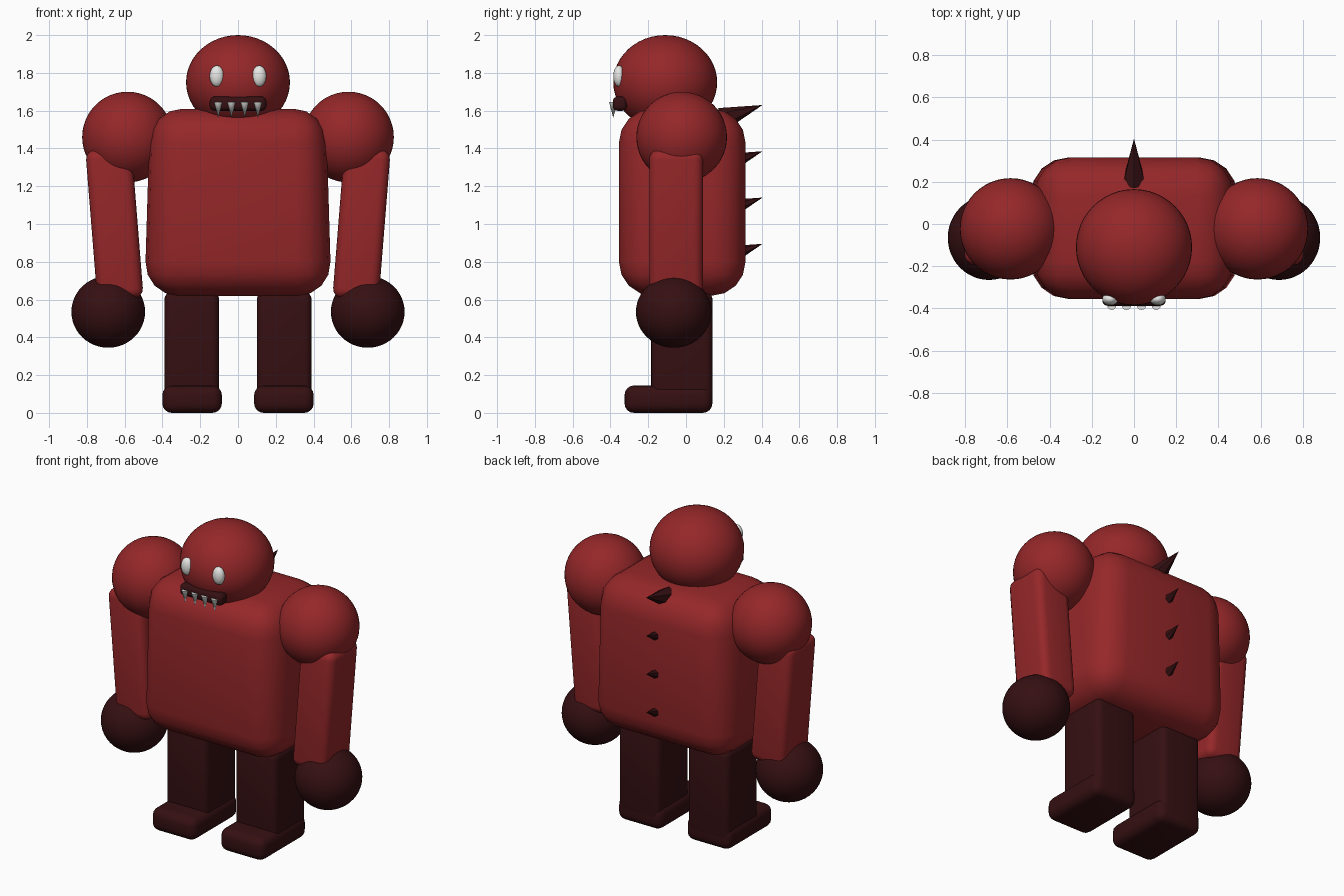
import bpy, bmesh, math
from mathutils import Matrix, Vector

cube = bpy.data.objects.get("Cube")
if cube:
    bpy.data.objects.remove(cube, do_unlink=True)


def material(name, rgb):
    m = bpy.data.materials.new(name)
    m.use_nodes = True
    m.diffuse_color = (*rgb, 1)
    m.node_tree.nodes["Principled BSDF"].inputs["Base Color"].default_value = (*rgb, 1)
    return m


RED = material("deep red", (0.30, 0.02, 0.022))
DARK = material("dark maroon", (0.036, 0.005, 0.006))
WHITE = material("off white", (0.8, 0.8, 0.78))


def finish(name, bm, mat, angle=40):
    bmesh.ops.recalc_face_normals(bm, faces=bm.faces)
    mesh = bpy.data.meshes.new(name)
    bm.to_mesh(mesh)
    bm.free()
    mesh.materials.append(mat)
    ob = bpy.data.objects.new(name, mesh)
    bpy.context.collection.objects.link(ob)
    bpy.ops.object.select_all(action='DESELECT')
    ob.select_set(True)
    bpy.context.view_layer.objects.active = ob
    if angle:
        bpy.ops.object.shade_smooth_by_angle(angle=math.radians(angle))
    return ob


def ball(name, centre, radii, mat):
    bm = bmesh.new()
    bmesh.ops.create_uvsphere(bm, u_segments=48, v_segments=24, radius=1)
    bmesh.ops.scale(bm, vec=radii, verts=bm.verts)
    bmesh.ops.translate(bm, vec=centre, verts=bm.verts)
    return finish(name, bm, mat)


def rounded_box(name, centre, size, bevel, mat, segments=4, tilt=0, taper=1):
    bm = bmesh.new()
    bmesh.ops.create_cube(bm, size=1)
    bmesh.ops.scale(bm, vec=size, verts=bm.verts)
    bmesh.ops.bevel(bm, geom=bm.edges[:], offset=bevel, offset_type='OFFSET',
                    segments=segments, profile=0.5, affect='EDGES')
    # Narrow towards the top
    for v in bm.verts:
        v.co.x *= 1 + (taper - 1) * (v.co.z / size[2] + 0.5)
    bm.transform(Matrix.Translation(centre) @ Matrix.Rotation(tilt, 4, 'Y'))
    return finish(name, bm, mat)


def spike(name, base, tip, radius, sides, mat, angle=0):
    base, tip = Vector(base), Vector(tip)
    axis = tip - base
    bm = bmesh.new()
    bmesh.ops.create_cone(bm, cap_ends=True, segments=sides, radius1=radius,
                          radius2=0, depth=axis.length)
    turn = axis.to_track_quat('Z', 'Y').to_matrix().to_4x4()
    bm.transform(Matrix.Translation((base + tip) / 2) @ turn)
    return finish(name, bm, mat, angle)


# Body and head
rounded_box("torso", (0, -0.02, 1.115), (0.99, 0.67, 0.99), 0.18, RED, taper=0.94)
ball("head", (0, -0.11, 1.75), (0.275, 0.275, 0.25), RED)

# Paired limbs and eyes
for side, s in (("left", 1), ("right", -1)):
    ball(side + "_shoulder", (s * 0.585, -0.023, 1.46), (0.24, 0.24, 0.24), RED)
    rounded_box(side + "_arm", (s * 0.654, -0.052, 1.0), (0.245, 0.285, 0.8),
                0.05, RED, tilt=s * 0.08)
    ball(side + "_fist", (s * 0.687, -0.065, 0.535), (0.195, 0.2, 0.19), DARK)
    rounded_box(side + "_leg", (s * 0.245, -0.022, 0.345), (0.29, 0.325, 0.59),
                0.04, DARK)
    rounded_box(side + "_foot", (s * 0.243, -0.093, 0.0725), (0.315, 0.465, 0.145),
                0.05, DARK)
    ball(side + "_eye", (s * 0.112, -0.355, 1.783), (0.038, 0.03, 0.056), WHITE)

# Mouth and teeth
rounded_box("mouth", (0, -0.35, 1.637), (0.3, 0.075, 0.075), 0.025, DARK)
for i in range(4):
    x = (i - 1.5) * 0.07
    spike(f"tooth_{i + 1}", (x, -0.385, 1.645), (x, -0.385, 1.562), 0.022, 12, WHITE, 40)

# Row of spikes down the back
for i in range(4):
    z = 1.63 - i * 0.245
    spike(f"back_spike_{i + 1}", (0, 0.19, z - 0.075), (0, 0.405, z), 0.062, 6, DARK)
